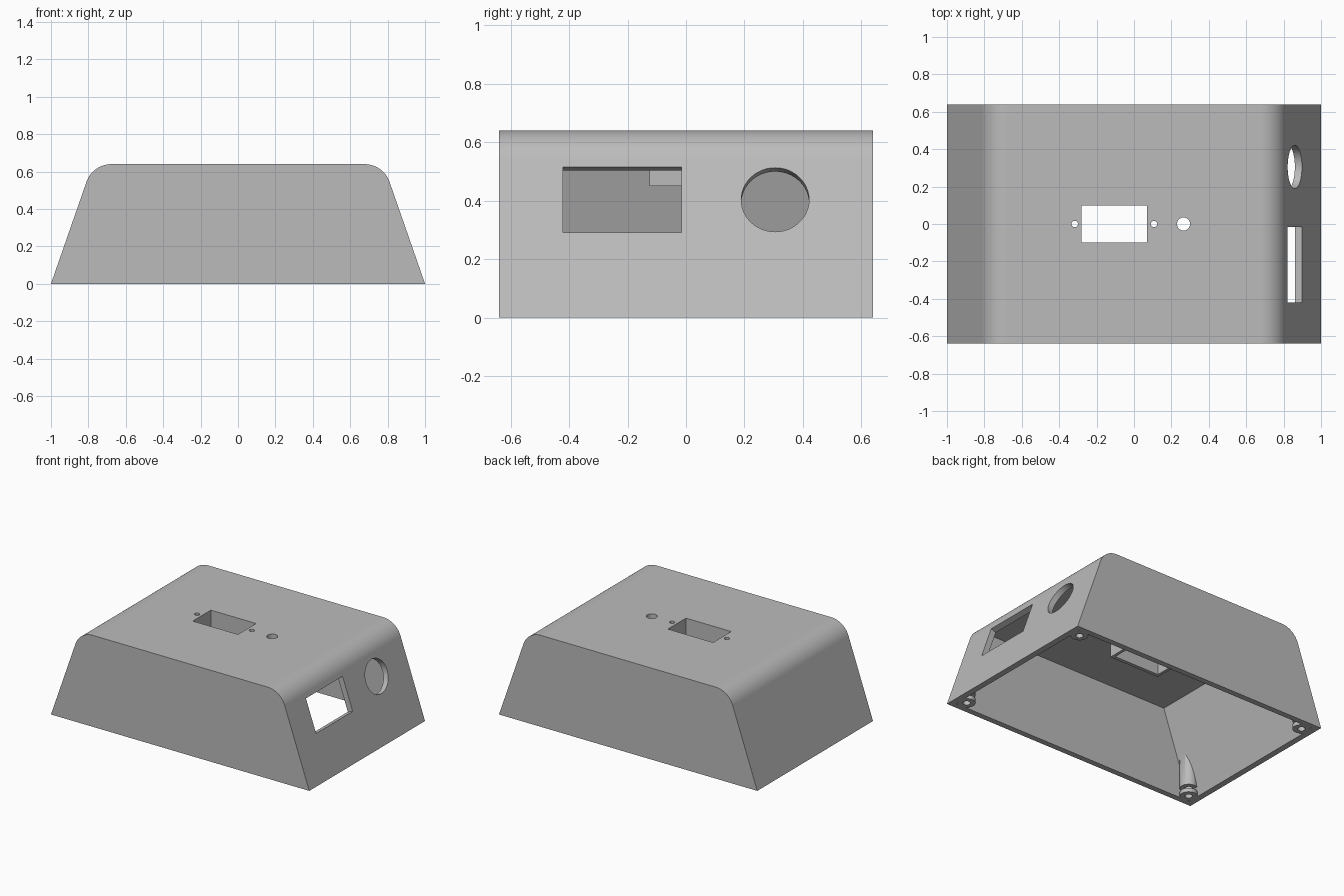
import bpy, bmesh
from math import atan2, cos, sin, tan, pi
from mathutils import Matrix

cube = bpy.data.objects.get("Cube")
if cube:
    bpy.data.objects.remove(cube, do_unlink=True)

HEIGHT, HALF_Y, WALL = 0.64, 0.64, 0.04
SLOPE = 0.348                      # inward lean of the end walls per unit height
LEAN = atan2(SLOPE, 1)

grey = bpy.data.materials.new("plain grey")
grey.use_nodes = True
grey.diffuse_color = (0.5, 0.5, 0.5, 1)
grey.node_tree.nodes["Principled BSDF"].inputs["Base Color"].default_value = (0.5, 0.5, 0.5, 1)


def add_object(name, bm):
    bmesh.ops.recalc_face_normals(bm, faces=bm.faces[:])
    mesh = bpy.data.meshes.new(name)
    bm.to_mesh(mesh)
    bm.free()
    mesh.materials.append(grey)
    obj = bpy.data.objects.new(name, mesh)
    bpy.context.collection.objects.link(obj)
    return obj


def extrude_profile(name, half, half_y):
    """Mirror the +x half of an xz profile and extrude it along y."""
    pts = half + [(-x, z) for x, z in reversed(half)]
    bm = bmesh.new()
    face = bm.faces.new([bm.verts.new((x, -half_y, z)) for x, z in pts])
    out = bmesh.ops.extrude_face_region(bm, geom=[face])
    verts = [g for g in out["geom"] if isinstance(g, bmesh.types.BMVert)]
    bmesh.ops.translate(bm, verts=verts, vec=(0, 2 * half_y, 0))
    return add_object(name, bm)


def box(name, center, size, tilt=0):
    bm = bmesh.new()
    bmesh.ops.create_cube(bm, size=1, matrix=Matrix.Translation(center)
                          @ Matrix.Rotation(tilt, 4, 'Y') @ Matrix.Diagonal((*size, 1)))
    return add_object(name, bm)


def cylinder(name, center, radius, depth, tilt=0, sides=48):
    bm = bmesh.new()
    bmesh.ops.create_cone(bm, cap_ends=True, segments=sides, radius1=radius, radius2=radius,
                          depth=depth, matrix=Matrix.Translation(center)
                          @ Matrix.Rotation(tilt, 4, 'Y'))
    return add_object(name, bm)


def cut(target, cutter):
    """Subtract the cutter, bake the result and remove the cutter."""
    mod = target.modifiers.new("cut", 'BOOLEAN')
    mod.operation, mod.solver, mod.object = 'DIFFERENCE', 'EXACT', cutter
    graph = bpy.context.evaluated_depsgraph_get()
    mesh = bpy.data.meshes.new_from_object(target.evaluated_get(graph))
    target.modifiers.clear()
    target.data = mesh
    bpy.data.objects.remove(cutter, do_unlink=True)


# Outer body with rounded shoulders
tangent = 0.1
radius = tangent / tan((pi / 2 - LEAN) / 2)
cx, cz = 1 - SLOPE * HEIGHT - tangent, HEIGHT - radius
steps = 14
shoulder = []
for i in range(steps + 1):
    a = LEAN + (pi / 2 - LEAN) * i / steps
    shoulder.append((cx + radius * cos(a), cz + radius * sin(a)))
housing = extrude_profile("housing", [(1, 0)] + shoulder, HALF_Y)

# Hollow inside, open below, with sharp corners
base = 1 - WALL / cos(LEAN)
low, high = -0.06, HEIGHT - WALL
cavity = extrude_profile("cavity", [(base - SLOPE * z, z) for z in (low, high)], HALF_Y - WALL)

# Corner screw posts, split by a nut slot, left standing in the hollow
for sx in (-1, 1):
    for sy in (-1, 1):
        x, y = sx * 0.912, sy * 0.552
        for z0, z1 in ((0, 0.028), (0.055, 0.4)):
            cut(cavity, cylinder("post", (x, y, (z0 + z1) / 2), 0.056, z1 - z0))

# Collar hanging around the top window
window_x = -0.105
cut(cavity, box("collar", (window_x, 0, 0.55), (0.39, 0.25, 0.2)))
cut(housing, cavity)

# Screw holes in the posts
for sx in (-1, 1):
    for sy in (-1, 1):
        cut(housing, cylinder("screw_hole", (sx * 0.912, sy * 0.552, 0.04), 0.024, 0.16, sides=32))

# Top window, its two screw holes and the button hole
cut(housing, box("window", (window_x, 0, 0.55), (0.35, 0.2, 0.4)))
for side in (-1, 1):
    cut(housing, cylinder("window_screw", (window_x + side * 0.212, 0, 0.55), 0.017, 0.4, sides=32))
cut(housing, cylinder("button_hole", (0.265, 0, HEIGHT), 0.035, 0.2))

# Socket openings, square to the leaning end wall
tilt = pi / 2 - LEAN
z = 0.403
cut(housing, box("socket", (1 - SLOPE * z, -0.218, z), (0.238, 0.405, 0.16), tilt))
cut(housing, cylinder("round_socket", (1 - SLOPE * z, 0.305, z), 0.116, 0.16, tilt))

# Smooth the curves, keep the edges sharp
bpy.ops.object.select_all(action='DESELECT')
housing.select_set(True)
bpy.context.view_layer.objects.active = housing
bpy.ops.object.shade_smooth_by_angle(angle=pi / 6)
weighted = housing.modifiers.new("even shading", 'WEIGHTED_NORMAL')
weighted.keep_sharp = True
